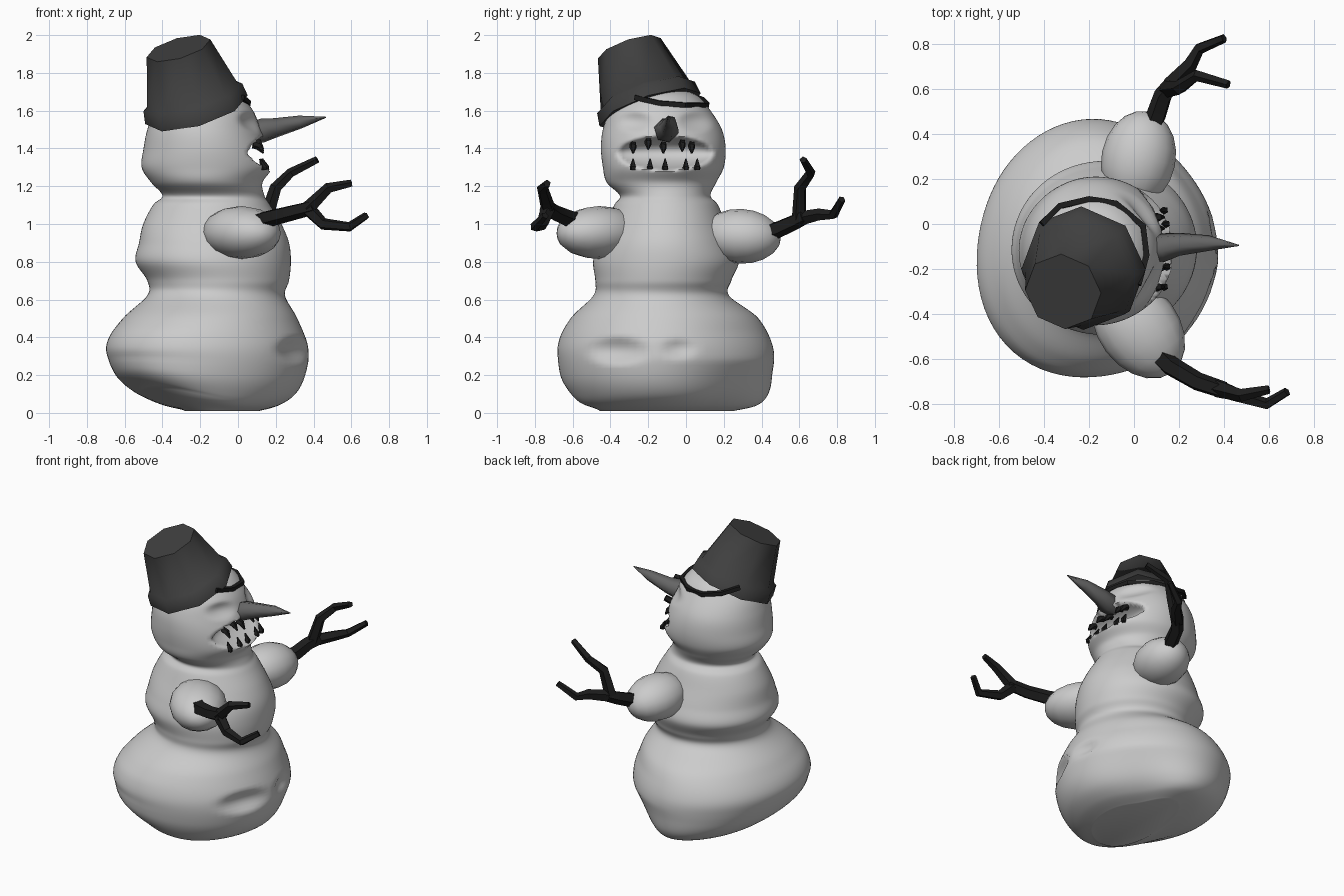
import bpy, bmesh, math
from mathutils import Vector, Matrix

if "Cube" in bpy.data.objects:
    bpy.data.objects.remove(bpy.data.objects["Cube"])


def material(name, v):
    m = bpy.data.materials.new(name)
    m.diffuse_color = (v, v, v, 1)
    m.use_nodes = True
    m.node_tree.nodes["Principled BSDF"].inputs["Base Color"].default_value = m.diffuse_color
    return m


black, charcoal, grey = material("black", 0.012), material("charcoal", 0.05), material("mid_grey", 0.13)


def finish(name, bm, mat=None, angle=None):
    bmesh.ops.recalc_face_normals(bm, faces=bm.faces)
    me = bpy.data.meshes.new(name)
    bm.to_mesh(me)
    bm.free()
    ob = bpy.data.objects.new(name, me)
    bpy.context.collection.objects.link(ob)
    if mat:
        me.materials.append(mat)
    if angle:
        bpy.ops.object.select_all(action='DESELECT')
        ob.select_set(True)
        bpy.context.view_layer.objects.active = ob
        bpy.ops.object.shade_smooth_by_angle(angle=math.radians(angle))
    return ob


def loft(bm, rings):
    loops = [[bm.verts.new(p) for p in r] for r in rings]
    n = len(loops[0])
    for a, b in zip(loops, loops[1:]):
        for i in range(n):
            bm.faces.new((a[i], a[(i + 1) % n], b[(i + 1) % n], b[i]))
    bm.faces.new(loops[0][::-1])
    bm.faces.new(loops[-1])


def sweep(bm, path, radii, sides=6):
    """Tapered tube along a path, with a transported frame."""
    path = [Vector(p) for p in path]
    rings, u, last = [], None, None
    for i, p in enumerate(path):
        t = (path[min(i + 1, len(path) - 1)] - path[max(i - 1, 0)]).normalized()
        u = t.orthogonal().normalized() if u is None else last.rotation_difference(t) @ u
        w, last = t.cross(u), t
        rings.append([p + radii[i] * (math.cos(a) * u + math.sin(a) * w)
                      for a in (2 * math.pi * k / sides for k in range(sides))])
    loft(bm, rings)


def tube(name, path, radii, mat, sides=6, angle=35):
    bm = bmesh.new()
    sweep(bm, path, radii, sides)
    return finish(name, bm, mat, angle)


def lobe(a, degrees):
    """Bump around one compass direction."""
    return max(0, math.cos(a - math.radians(degrees))) ** 4


# Body: stacked cross-sections (z, x min, x max, y min, y max)
sections = [(0.01, -.26, .12, -.42, .26), (0.04, -.40, .23, -.53, .39), (0.10, -.53, .32, -.59, .45),
            (0.20, -.63, .37, -.64, .47), (0.35, -.68, .38, -.66, .47), (0.50, -.60, .32, -.60, .39),
            (0.62, -.48, .25, -.49, .23), (0.70, -.48, .27, -.48, .24), (0.80, -.54, .28, -.49, .28),
            (0.90, -.52, .27, -.46, .25), (1.00, -.50, .23, -.42, .21), (1.10, -.45, .17, -.38, .17),
            (1.15, -.40, .14, -.35, .13), (1.22, -.46, .13, -.42, .16), (1.30, -.51, .18, -.44, .20),
            (1.40, -.50, .16, -.45, .21), (1.50, -.48, .12, -.44, .19), (1.60, -.44, .08, -.40, .13),
            (1.68, -.36, .01, -.32, .06), (1.72, -.26, -.08, -.22, -.05)]
# Dents on the face side: (y, z, half width, half height, depth)
dents = [(-.11, 1.375, .25, .09, .17), (-.27, 1.54, .10, .06, .03), (.05, 1.54, .10, .06, .03),
         (-.36, .33, .18, .08, .05), (-.04, .34, .10, .06, .03)]
SUB, SEG = 8, 80


def spline(t):
    i = min(int(t), len(sections) - 2)
    f = t - i
    a, b, c, d = (sections[max(0, min(len(sections) - 1, i + k))] for k in (-1, 0, 1, 2))
    return [q + .5 * f * (r - p + f * (2 * p - 5 * q + 4 * r - s + f * (3 * (q - r) + s - p)))
            for p, q, r, s in zip(a, b, c, d)]


rings = []
for k in range((len(sections) - 1) * SUB + 1):
    z, x0, x1, y0, y1 = spline(k / SUB)
    low, foot = max(0, 1 - z / .65), max(0, 1 - z / .28)
    chest = math.exp(-((z - .9) / .12) ** 2)
    ring = []
    for j in range(SEG):
        a = 2 * math.pi * j / SEG
        # The lower ball bulges and lifts at one corner and is flattened at the opposite one
        corner, flat, heel = lobe(a, 225), lobe(a, 45), lobe(a, 140)
        f = 1 + min(1, low * 3) * ((.11 + .15 * foot) * corner - (.08 + .22 * foot) * flat + .05 * foot * heel)
        f += .04 * chest * corner
        x = (x0 + x1) / 2 + f * (x1 - x0) / 2 * math.cos(a)
        y = (y0 + y1) / 2 + f * (y1 - y0) / 2 * math.sin(a)
        zz = z + .09 * corner * max(0, 1 - z / .35) * min(1, k / 12)
        if math.cos(a) > 0:
            for dy, dz, w, h, depth in dents:
                e = ((y - dy) / w) ** 2 + ((z - dz) / h) ** 2
                if e < 1:
                    x -= depth * (1 - e) ** (.75 if depth > .1 else 1.5)
        ring.append((x, y, zz))
    rings.append(ring)
bm = bmesh.new()
loft(bm, rings)
finish("snow_body", bm, None, 75)

# Snow stubs for the arms
for name, c, d, size in (("near_arm_stub", (.02, -.46, .955), (.6, -.8, -.02), (.18, .14, .25)),
                         ("far_arm_stub", (.02, .29, .935), (.2, .97, -.05), (.165, .145, .215))):
    m = (Matrix.Translation(c) @ Vector(d).to_track_quat('Z', 'Y').to_matrix().to_4x4()
         @ Matrix.Diagonal((*size, 1)))
    bm = bmesh.new()
    bmesh.ops.create_uvsphere(bm, u_segments=16, v_segments=10, radius=1, matrix=m)
    finish(name, bm, None, 60)

# Twig arms: trunk plus two bent fingers each
twigs = {
    "near_twig": ([(.10, -.57, 1.01), (.16, -.63, 1.03), (.28, -.70, 1.06), (.40, -.74, 1.09)],
                  [(.37, -.73, 1.08), (.48, -.76, 1.19), (.60, -.735, 1.215)],
                  [(.37, -.73, 1.08), (.45, -.76, 1.00), (.59, -.80, .985), (.68, -.745, 1.045)]),
    "far_twig": ([(.06, .40, .95), (.10, .48, .97), (.13, .57, 1.01), (.18, .63, 1.04)],
                 [(.15, .60, 1.03), (.20, .605, 1.19), (.28, .66, 1.27), (.42, .62, 1.34)],
                 [(.16, .62, 1.03), (.25, .71, 1.05), (.29, .78, 1.05), (.40, .825, 1.13)])}
for name, branches in twigs.items():
    bm = bmesh.new()
    for i, path in enumerate(branches):
        r0, r1 = (.05, .04) if i == 0 else (.04, .02)
        n = len(path) - 1
        sweep(bm, path, [r0 + (r1 - r0) * k / n for k in range(n + 1)], 5)
    finish(name, bm, black, 35)

# Bucket hat with a rim band, leaning to the back corner
base, top = Vector((-.22, -.19, 1.605)), Vector((-.315, -.30, 1.93))
tube("bucket_hat", [base.lerp(top, t) for t in (0, .2, .24, 1)], [.282, .272, .248, .175], charcoal, 8, 50)
tube("bucket_handle", [(-.41, 0, 1.69), (-.33, .08, 1.66), (-.20, .11, 1.63), (-.08, .09, 1.63),
                       (.04, -.01, 1.63), (.055, -.14, 1.64), (.02, -.27, 1.67)], [.018] * 7, black, 4)

# Carrot nose
tube("nose", [(.06, -.11, 1.485), (.13, -.105, 1.495), (.20, -.09, 1.51), (.33, -.085, 1.54), (.465, -.095, 1.565)],
     [.055, .066, .053, .036, .003], grey, 6, 65)

# Teeth: upper row hangs down, lower row points up
bm = bmesh.new()
for y, z in ((-.28, 1.40), (-.20, 1.42), (-.12, 1.40), (-.02, 1.41), (.03, 1.40)):
    sweep(bm, [(.08, y, z + .02), (.11, y, z + .01), (.135, y, z - .025)], [.02, .02, .005], 5)
for y in (-.28, -.19, -.11, 0, .06):
    x = .15 - .5 * (y + .11) ** 2
    sweep(bm, [(x, y, 1.285), (x, y, 1.30), (x - .02, y, 1.345)], [.016, .018, .004], 5)
finish("teeth", bm, black)
